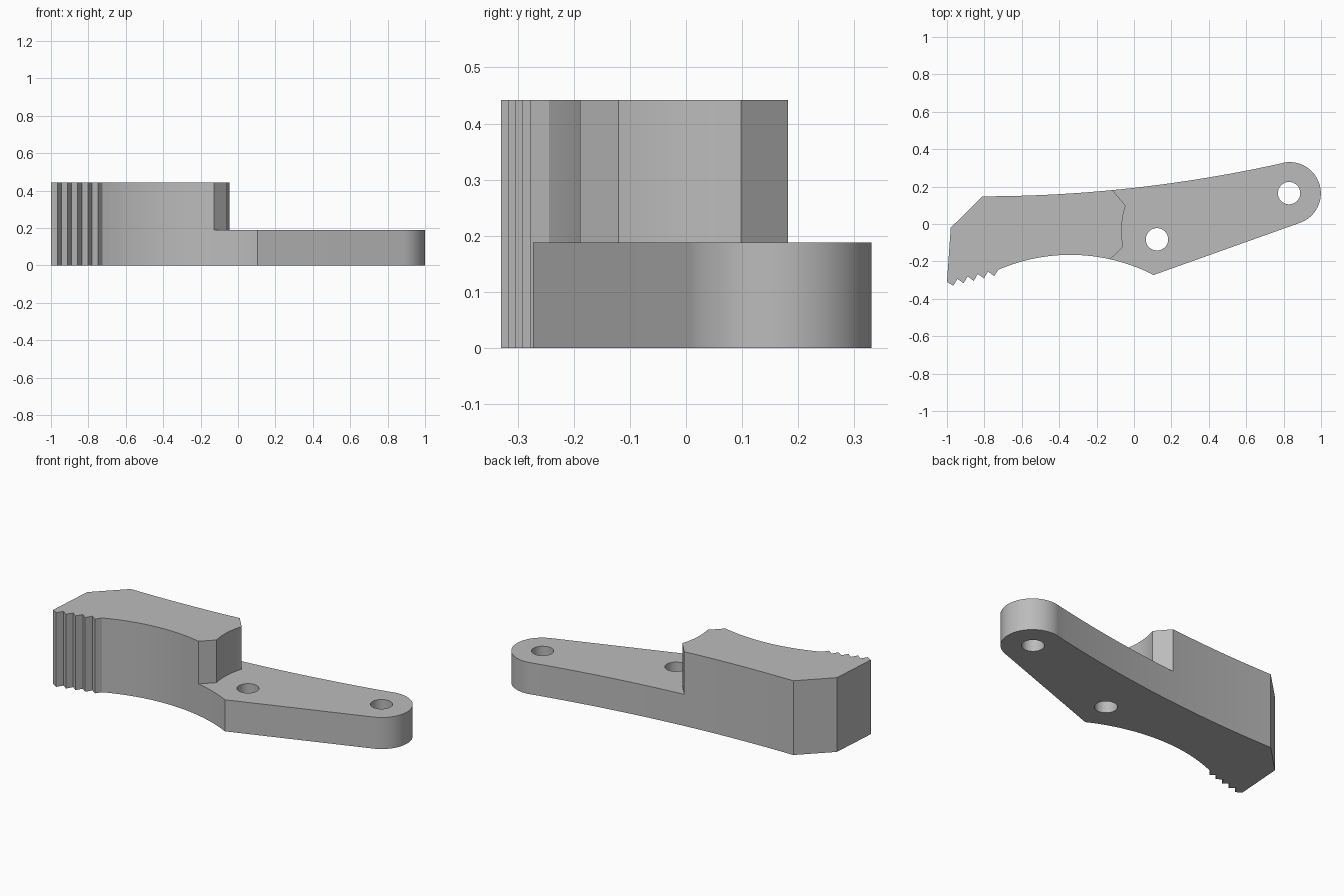
import bpy, bmesh
from math import sin, cos, radians, sqrt

old = bpy.data.objects.get("Cube")
if old:
    bpy.data.objects.remove(old, do_unlink=True)

TOP, STEP = 0.442, 0.188

grey = bpy.data.materials.new("plain grey")
grey.use_nodes = True
colour = (0.5, 0.5, 0.5, 1)
grey.diffuse_color = colour
grey.node_tree.nodes["Principled BSDF"].inputs["Base Color"].default_value = colour


def prism(name, outline, z0, z1):
    """Extrude a closed outline from z0 up to z1."""
    bm = bmesh.new()
    base = bm.faces.new([bm.verts.new((x, y, z0)) for x, y in outline])
    new = bmesh.ops.extrude_face_region(bm, geom=[base])["geom"]
    bmesh.ops.translate(bm, vec=(0, 0, z1 - z0),
                        verts=[v for v in new if isinstance(v, bmesh.types.BMVert)])
    bmesh.ops.recalc_face_normals(bm, faces=bm.faces)
    mesh = bpy.data.meshes.new(name)
    bm.to_mesh(mesh)
    bm.free()
    mesh.materials.append(grey)
    obj = bpy.data.objects.new(name, mesh)
    bpy.context.collection.objects.link(obj)
    return obj


def arc(cx, cy, r, a0, a1, n):
    angles = [radians(a0 + (a1 - a0) * i / n) for i in range(n + 1)]
    return [(cx + r * cos(a), cy + r * sin(a)) for a in angles]


def span(a, b, n):
    return [a + (b - a) * i / n for i in range(n + 1)]


# Lever outline: blunt end, gently curved back, rounded tip, hollow belly
outline = [(-1, -0.31), (-0.98, -0.02)]
outline += [(x, 0.148 + 0.069 * (x + 0.81) ** 2) for x in span(-0.81, 0.79, 24)]
outline += arc(0.832, 0.164, 0.167, 101, -70.6, 32)
outline += [(x, -1.139 + sqrt(0.974 ** 2 - (x + 0.34) ** 2))
            for x in span(0.105, -0.725, 28)]
# Saw teeth, running from the belly to the blunt end
for i in range(5):
    x, y = -0.748 - 0.0545 * i, -0.278 - 0.013 * i
    if i:
        outline.append((x + 0.022, y + 0.037))
    outline.append((x, y))
lever = prism("lever_body", outline, 0, TOP)

# Step cutter: chamfered corners and a shallow hollow between them
step = [(-0.27, -0.33), (-0.058, -0.12)]
step += [(-0.058 + 0.013 * t - 0.056 * t * (1 - t), -0.12 + 0.218 * t)
         for t in span(0, 1, 10)[1:]]
step += [(-0.19, 0.27), (-0.19, 0.6), (1.3, 0.6), (1.3, -0.6), (-0.27, -0.6)]
cutters = [prism("step_cutter", step, STEP, 0.7)]

# Pin holes
for x, y in [(0.829, 0.165), (0.123, -0.082)]:
    cutters.append(prism("hole_cutter", arc(x, y, 0.06, 0, 348.75, 31), -0.1, 0.4))

for cutter in cutters:
    cutter.hide_render = True
    mod = lever.modifiers.new("cut", "BOOLEAN")
    mod.operation = "DIFFERENCE"
    mod.solver = "EXACT"
    mod.object = cutter

# Keep the cut shape and drop the cutters
graph = bpy.context.evaluated_depsgraph_get()
result = bpy.data.meshes.new_from_object(lever.evaluated_get(graph))
lever.modifiers.clear()
lever.data = result
for cutter in cutters:
    bpy.data.objects.remove(cutter, do_unlink=True)

bpy.ops.object.select_all(action="DESELECT")
lever.select_set(True)
bpy.context.view_layer.objects.active = lever
bpy.ops.object.shade_smooth_by_angle(angle=radians(20))
